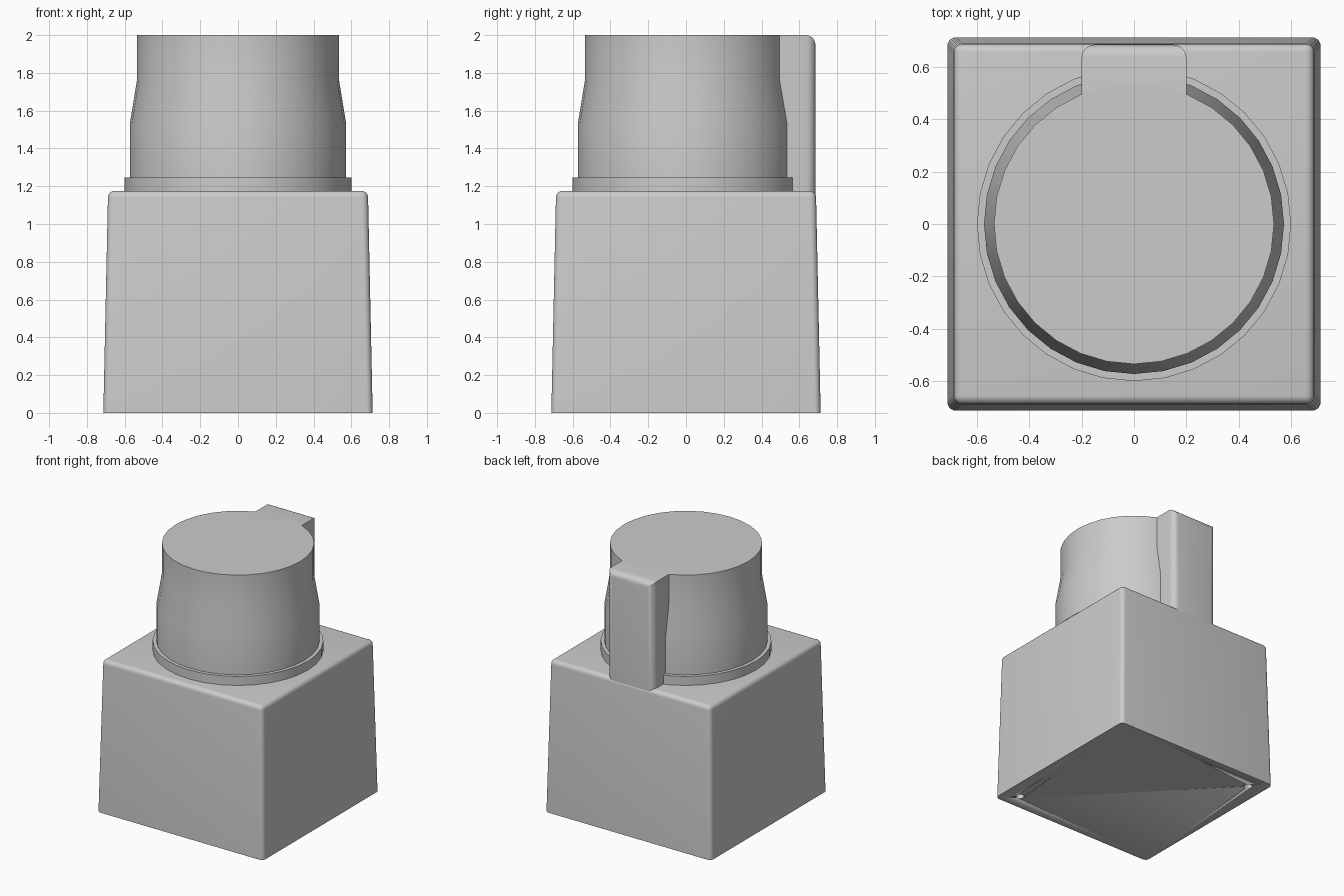
import bpy, bmesh, math

if "Cube" in bpy.data.objects:
    bpy.data.objects.remove(bpy.data.objects["Cube"])

BASE_TOP = 1.175


def finish(bm, name, smooth_angle=35):
    bmesh.ops.recalc_face_normals(bm, faces=bm.faces[:])
    mesh = bpy.data.meshes.new(name)
    bm.to_mesh(mesh)
    bm.free()
    obj = bpy.data.objects.new(name, mesh)
    bpy.context.collection.objects.link(obj)
    bpy.ops.object.select_all(action='DESELECT')
    obj.select_set(True)
    bpy.context.view_layer.objects.active = obj
    bpy.ops.object.shade_smooth_by_angle(angle=math.radians(smooth_angle))
    return obj


def lathe(bm, profile, segments=32, centre=(0, 0)):
    """Closed solid of revolution from (radius, z) points."""
    rings = []
    for r, z in profile:
        rings.append([bm.verts.new((centre[0] + r * math.sin(2 * math.pi * i / segments),
                                    centre[1] + r * math.cos(2 * math.pi * i / segments), z))
                      for i in range(segments)])
    for a, b in zip(rings, rings[1:]):
        for i in range(segments):
            j = (i + 1) % segments
            bm.faces.new((a[i], a[j], b[j], b[i]))
    bm.faces.new(rings[0])
    bm.faces.new(rings[-1])


def box(bm, x, y0, y1, z0, z1, top_scale=1.0):
    """Box symmetric in x, optionally narrower at the top."""
    bmesh.ops.create_cube(bm, size=2)
    for v in bm.verts:
        s = top_scale if v.co.z > 0 else 1.0
        v.co = (v.co.x * x * s, (y1 if v.co.y > 0 else y0) * s, z1 if v.co.z > 0 else z0)


def bevel(bm, edges, radius):
    bmesh.ops.bevel(bm, geom=edges, offset=radius, segments=5, profile=0.5,
                    affect='EDGES', clamp_overlap=True)


# Tapered base block, rounded everywhere except around the underside
bm = bmesh.new()
box(bm, 0.713, -0.713, 0.713, 0, BASE_TOP, 0.688 / 0.713)
bevel(bm, [e for e in bm.edges if any(v.co.z > 0.1 for v in e.verts)], 0.033)
base = finish(bm, "base_block")

# Two small holes in opposite corners of the underside
bm = bmesh.new()
for s in (1, -1):
    lathe(bm, [(0.03, -0.1), (0.03, 0.2)], 24, (0.587 * s, -0.587 * s))
cutter = finish(bm, "hole_cutter")
cutter.hide_render = True
mod = base.modifiers.new("holes", 'BOOLEAN')
mod.operation = 'DIFFERENCE'
mod.solver = 'EXACT'
mod.object = cutter
bpy.context.view_layer.objects.active = base
bpy.ops.object.modifier_apply(modifier=mod.name)
bpy.data.objects.remove(cutter)

# Thin collar under the neck
bm = bmesh.new()
lathe(bm, [(0.6, BASE_TOP - 0.02), (0.6, 1.245)])
finish(bm, "collar_ring")

# Round neck narrowing towards the top
bm = bmesh.new()
lathe(bm, [(0.573, 1.22), (0.573, 1.53), (0.535, 1.76), (0.535, 2.0)])
finish(bm, "neck")

# Upright tab at the back, outer edges rounded
bm = bmesh.new()
box(bm, 0.2, 0.4, 0.685, BASE_TOP - 0.03, 2.0)
outer = [e for e in bm.edges
         if all(v.co.y > 0.6 for v in e.verts) and any(v.co.z > 1.9 for v in e.verts)]
bevel(bm, outer, 0.05)
finish(bm, "back_tab")
